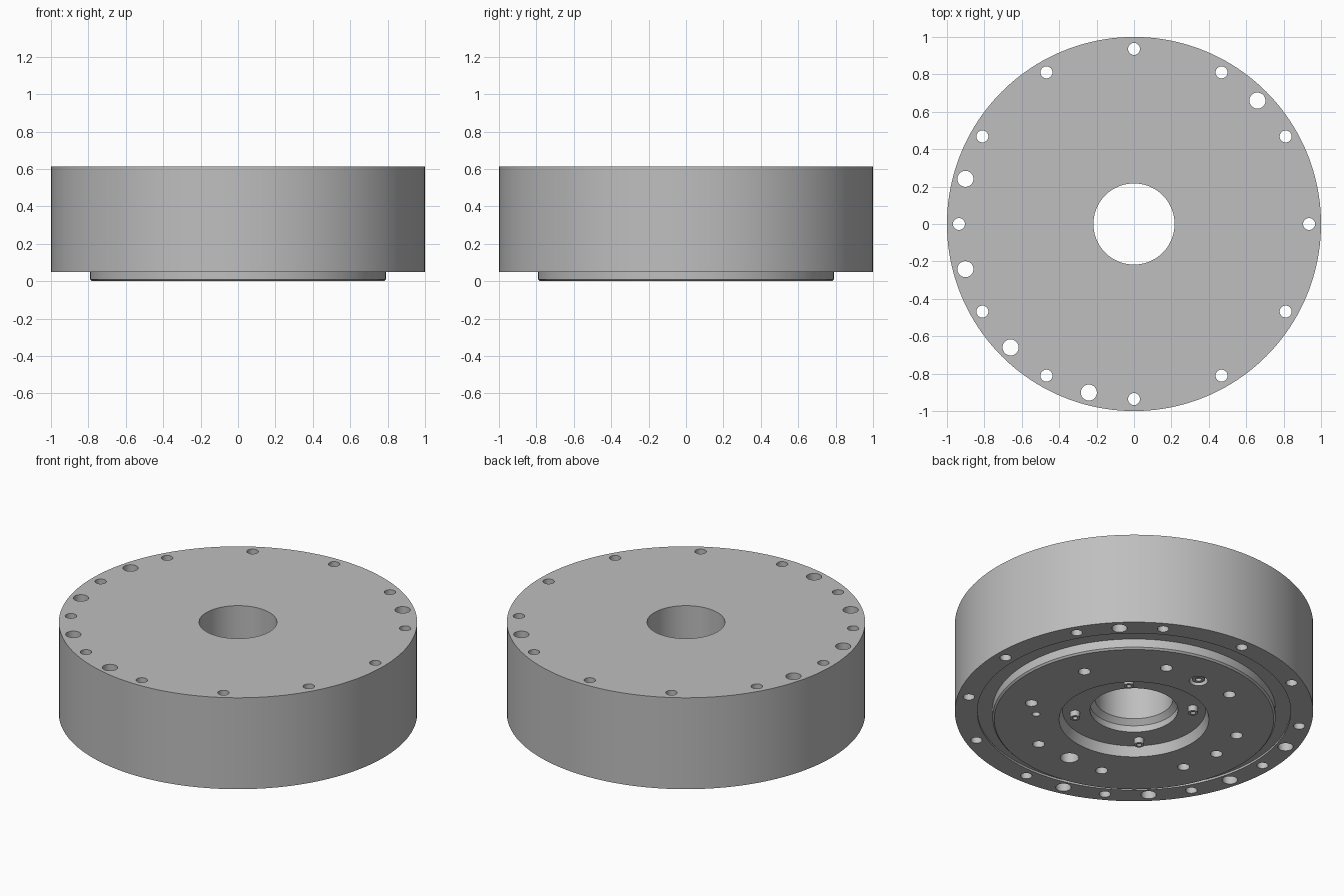
import bpy, bmesh
from math import cos, sin, pi, radians
from mathutils import Matrix, Vector

old = bpy.data.objects.get("Cube")
if old:
    bpy.data.objects.remove(old, do_unlink=True)

TOP = 0.613
metal = bpy.data.materials.new("light_grey_metal")
metal.use_nodes = True
grey = (0.52, 0.52, 0.52, 1)
metal.diffuse_color = grey
metal.node_tree.nodes["Principled BSDF"].inputs["Base Color"].default_value = grey


def make_object(name, bm):
    bmesh.ops.recalc_face_normals(bm, faces=bm.faces)
    mesh = bpy.data.meshes.new(name)
    bm.to_mesh(mesh)
    bm.free()
    mesh.materials.append(metal)
    ob = bpy.data.objects.new(name, mesh)
    bpy.context.collection.objects.link(ob)
    return ob


def select_only(ob):
    bpy.ops.object.select_all(action="DESELECT")
    ob.select_set(True)
    bpy.context.view_layer.objects.active = ob


def lathe(name, profile, steps, centre=(0, 0)):
    """Revolve a closed (radius, height) outline around a vertical axis."""
    bm = bmesh.new()
    verts = [bm.verts.new((r, 0, z)) for r, z in profile]
    edges = [bm.edges.new((verts[i - 1], verts[i])) for i in range(len(verts))]
    bmesh.ops.spin(bm, geom=verts + edges, cent=(0, 0, 0), axis=(0, 0, 1),
                   angle=2 * pi, steps=steps, use_merge=True)
    bmesh.ops.remove_doubles(bm, verts=bm.verts, dist=1e-5)
    bmesh.ops.translate(bm, verts=bm.verts, vec=Vector((*centre, 0)))
    return make_object(name, bm)


def polar(radius, degrees):
    a = radians(degrees)
    return radius * cos(a), radius * sin(a)


def add_hole(bm, radius, place, z0, z1):
    matrix = Matrix.Translation((*place, (z0 + z1) / 2))
    bmesh.ops.create_cone(bm, cap_ends=True, segments=32, radius1=radius,
                          radius2=radius, depth=z1 - z0, matrix=matrix)


# Housing with raised flange, shallow groove, recess and stepped bore
housing = lathe("housing", [
    (1.0, 0.05), (1.0, TOP), (0.217, TOP), (0.217, 0.13), (0.245, 0.1),
    (0.245, 0.06), (0.40, 0.06), (0.418, 0.0), (0.78, 0.0), (0.79, 0.01),
    (0.79, 0.062), (0.875, 0.062), (0.875, 0.05)], 160)

# Hole pattern
cutter_bm = bmesh.new()
for i in range(12):
    add_hole(cutter_bm, 0.032, polar(0.936, 30 * i), -0.1, 0.8)
for angle in (45, 165, 195, 225, 255):
    add_hole(cutter_bm, 0.043, polar(0.933, angle), -0.1, 0.8)
for angle in [22.5 + 45 * i for i in range(8)] + [180]:
    add_hole(cutter_bm, 0.034, polar(0.6, angle), -0.1, 0.15)
for angle in (90, 270):
    add_hole(cutter_bm, 0.052, polar(0.56, angle), -0.1, 0.08)
add_hole(cutter_bm, 0.022, polar(0.55, 326), -0.1, 0.1)
cutter = make_object("hole_cutter", cutter_bm)
cutter.hide_render = True

select_only(housing)
cut = housing.modifiers.new("holes", "BOOLEAN")
cut.operation = "DIFFERENCE"
cut.solver = "EXACT"
cut.object = cutter
bpy.ops.object.modifier_apply(modifier=cut.name)
bpy.data.objects.remove(cutter, do_unlink=True)
bpy.ops.object.shade_smooth_by_angle(angle=radians(30))

# Socket screws standing in the recess, and one in a flange pocket
screws = [(f"recess_screw_{i + 1}", polar(0.33, 45 + 90 * i), 0.028, 0.025, 0.07)
          for i in range(4)]
screws.append(("flange_screw", polar(0.56, 90), 0.036, 0.01, 0.09))
for name, place, radius, low, high in screws:
    inner = radius * 0.5
    screw = lathe(name, [(radius, low), (radius, high), (0.002, high),
                         (0.002, low + 0.015), (inner, low + 0.015),
                         (inner, low)], 24, place)
    select_only(screw)
    bpy.ops.object.shade_smooth_by_angle(angle=radians(30))
